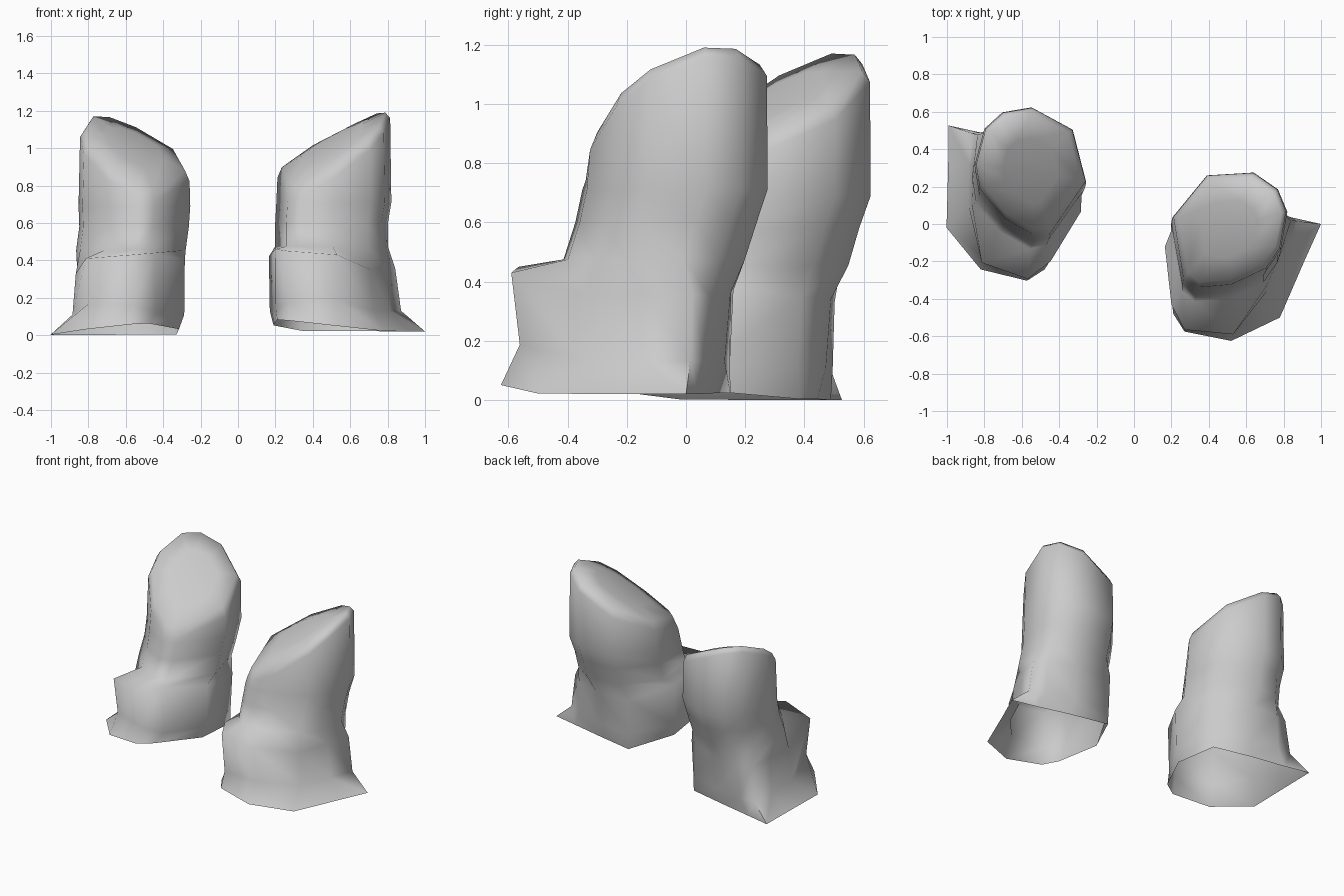
import bpy, bmesh, math

if "Cube" in bpy.data.objects:
    bpy.data.objects.remove(bpy.data.objects["Cube"])

# Outlines seen from above, matched column by column
FOOT = [(1.0, 0.0), (.91, -.2), (.78, -.5), (.52, -.625), (.27, -.575),
        (.21, -.48), (.19, -.14), (.34, .15), (.6, .095), (.83, .038)]
LEDGE = [(.84, .02, .36), (.79, -.14, .36), (.71, -.33, .35), (.53, -.59, .43), (.27, -.565, .45),
         (.2, -.43, .46), (.165, -.12, .42), (.33, .16, .37), (.59, .15, .36), (.77, .08, .35)]
BODY = [(.82, .07), (.785, -.13), (.71, -.24), (.52, -.33), (.335, -.345),
        (.265, -.29), (.205, .04), (.39, .265), (.64, .28), (.77, .19)]
CX, CY = .5, -.03


def scaled(x, y, s):
    return CX + (x - CX) * s, CY + (y - CY) * s


def top_surface(x, y):
    # slanted towards the inner front, gently arched front to back
    return 1.19 + .515 * (x - .79) + .29 * (y - .05) - .5 * y * y


def hem_height(x, y):
    return .02 + max(0, .8 - x) * .11 * min(1, max(0, .2 - y) / .7)


def rings():
    # flared hem, raised towards the front inner corner
    out = [[(x, y, hem_height(x, y)) for x, y in FOOT]]
    # waist above the flare
    out.append([(f[0] * .2 + l[0] * .8, (f[1] * .2 + l[1] * .8) * .94, .13 + max(0, -.4 - l[1]) * .3)
                for f, l in zip(FOOT, LEDGE)])
    # outer edge of the front ledge
    out.append(list(LEDGE))
    # upright body
    for z, s, dx, dy in ((.475, .98, -.012, -.075), (.6, .98, -.012, -.035), (.71, 1, 0, -.005)):
        ring = [scaled(x, y, s) for x, y in BODY]
        out.append([(x + dx, y + dy, z) for x, y in ring])
    # slanted rim and rounded top
    for s, lift in ((.98, -.045), (.9, 0), (.5, .012)):
        ring = [scaled(x, y, s) for x, y in BODY]
        out.append([(x, y, top_surface(x, y) + lift) for x, y in ring])
    return out


def build(name, place):
    bm = bmesh.new()
    loops = [[bm.verts.new(place(*p)) for p in r] for r in rings()]
    n = len(FOOT)
    for a, b in zip(loops, loops[1:]):
        for i in range(n):
            j = (i + 1) % n
            bm.faces.new((a[i], a[j], b[j], b[i]))
    bm.faces.new(loops[-1])
    bmesh.ops.recalc_face_normals(bm, faces=bm.faces[:])
    # open shell: make sure the walls face outward
    bm.normal_update()
    if max(bm.faces, key=lambda f: f.calc_center_median().z).normal.z < 0:
        bmesh.ops.reverse_faces(bm, faces=bm.faces[:])
    me = bpy.data.meshes.new(name)
    bm.to_mesh(me)
    bm.free()
    ob = bpy.data.objects.new(name, me)
    bpy.context.collection.objects.link(ob)
    bpy.ops.object.select_all(action='DESELECT')
    ob.select_set(True)
    bpy.context.view_layer.objects.active = ob
    bpy.ops.object.shade_smooth_by_angle(angle=math.radians(85))


def place_left(x, y, z):
    # mirrored twin, turned 25 degrees and set further back
    c, s = math.cos(math.radians(25)), math.sin(math.radians(25))
    dx, dy = x - CX, y - CY
    return -(.55 + dx * c - dy * s), .288 + dx * s + dy * c, z - .02


build("right_shell", lambda x, y, z: (x, y, z))
build("left_shell", place_left)
